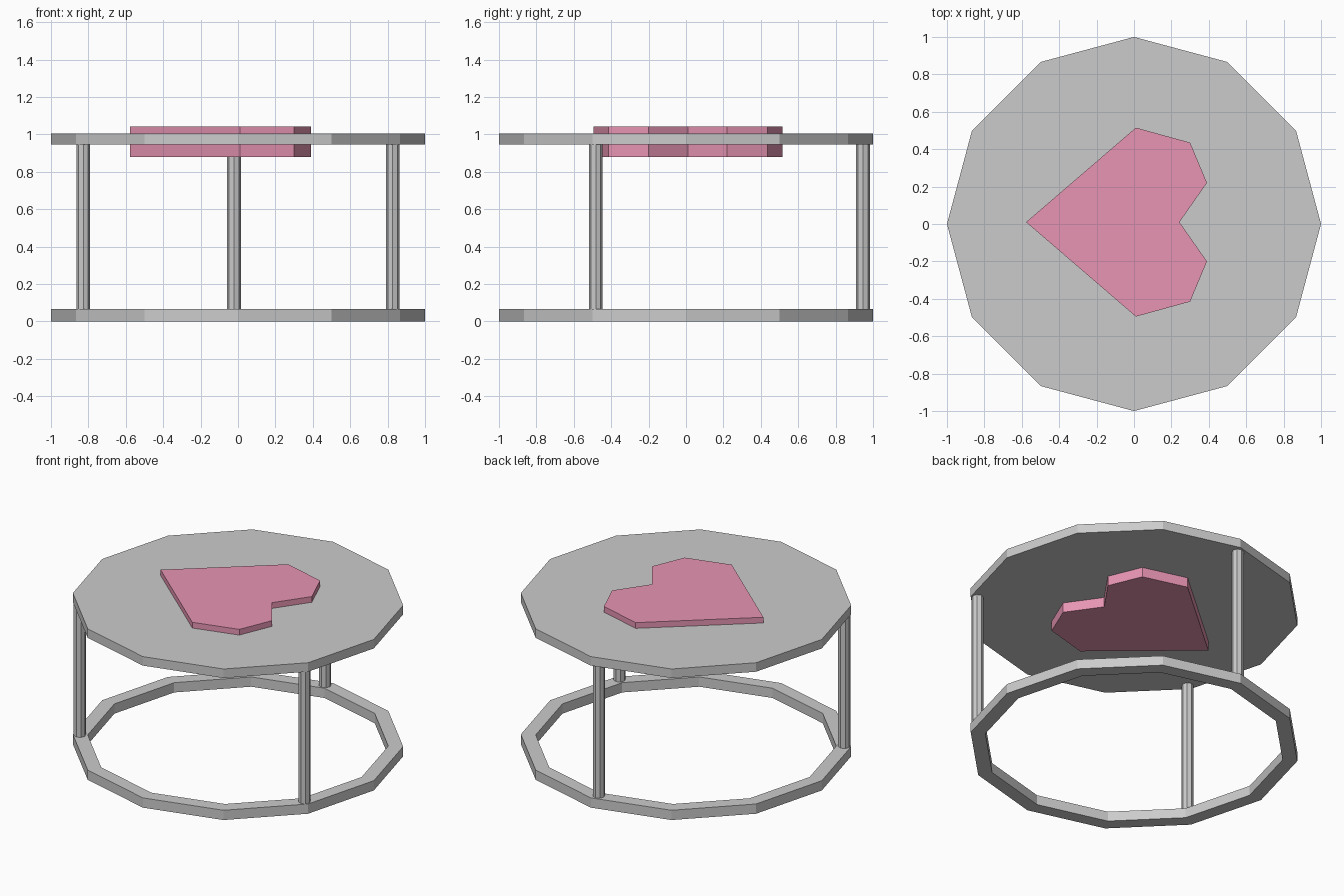
import bpy, bmesh
from math import cos, sin, radians, tau

if "Cube" in bpy.data.objects:
    bpy.data.objects.remove(bpy.data.objects["Cube"])


def make(name, bm, mat=None):
    bmesh.ops.recalc_face_normals(bm, faces=bm.faces)
    mesh = bpy.data.meshes.new(name)
    bm.to_mesh(mesh)
    bm.free()
    if mat:
        mesh.materials.append(mat)
    obj = bpy.data.objects.new(name, mesh)
    bpy.context.collection.objects.link(obj)
    return obj


def polygon(sides, r, cx=0, cy=0):
    return [(cx + r * cos(tau * i / sides), cy + r * sin(tau * i / sides)) for i in range(sides)]


def prism(name, outline, z0, z1, mat=None):
    bm = bmesh.new()
    lo = [bm.verts.new((x, y, z0)) for x, y in outline]
    hi = [bm.verts.new((x, y, z1)) for x, y in outline]
    bm.faces.new(lo[::-1])
    bm.faces.new(hi)
    n = len(outline)
    for i in range(n):
        j = (i + 1) % n
        bm.faces.new((lo[i], lo[j], hi[j], hi[i]))
    return make(name, bm, mat)


def ring(name, sides, outer, inner, z0, z1):
    bm = bmesh.new()
    loops = [[bm.verts.new((x, y, z)) for x, y in polygon(sides, r)]
             for r, z in ((outer, z0), (outer, z1), (inner, z1), (inner, z0))]
    for k in range(4):
        a, b = loops[k], loops[(k + 1) % 4]
        for i in range(sides):
            j = (i + 1) % sides
            bm.faces.new((a[i], a[j], b[j], b[i]))
    return make(name, bm)


# Twelve-sided top and open base ring
prism("table_top", polygon(12, 1.0), 0.945, 1.005)
ring("base_ring", 12, 1.0, 0.91, 0.0, 0.065)

# Three slim legs, 120 degrees apart
for name, deg in (("back_leg", 90), ("left_leg", 210), ("right_leg", 330)):
    a = radians(deg)
    cx, cy = 0.955 * cos(a), 0.965 * sin(a)
    if deg == 90:
        cx, cy = -0.022, 0.947
    prism(name, polygon(8, 0.037, cx, cy), 0.05, 0.96)

# Heart inlay passing through the top
pink = bpy.data.materials.new("pink")
pink.diffuse_color = (0.8, 0.3, 0.45, 1)
pink.use_nodes = True
pink.node_tree.nodes["Principled BSDF"].inputs["Base Color"].default_value = pink.diffuse_color
half = [(0.30, 0.425), (0.39, 0.21), (0.01, 0.505)]
lobe = [half[1], half[0], half[2]]
axis_y = 0.01
heart = [(0.243, axis_y)] + [(x, y + axis_y) for x, y in lobe]
heart += [(-0.577, axis_y)] + [(x, axis_y - y) for x, y in reversed(lobe)]
prism("heart_inlay", heart, 0.88, 1.043, pink)
